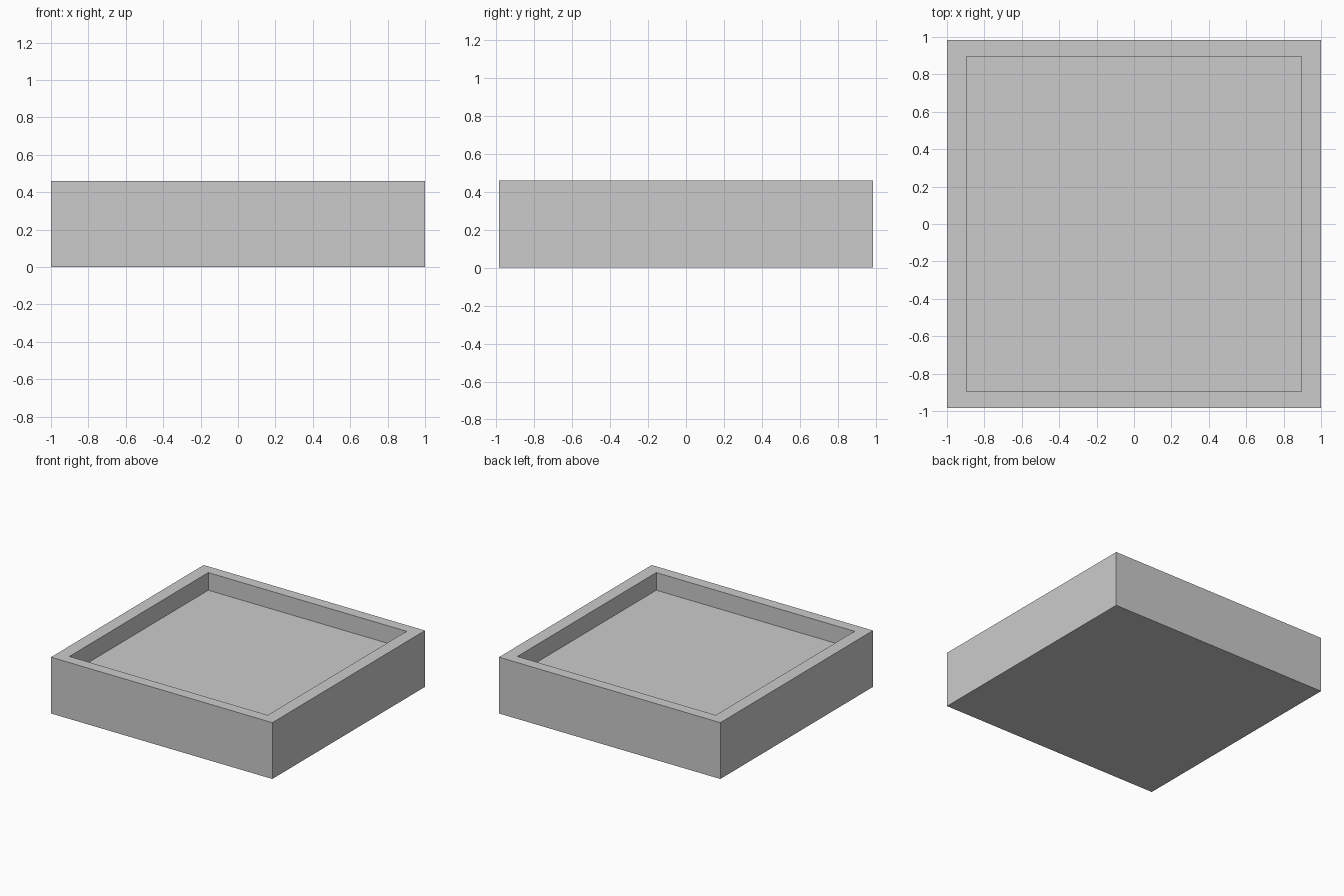
import bpy, bmesh

if "Cube" in bpy.data.objects:
    bpy.data.objects.remove(bpy.data.objects["Cube"])

HALF_X, HALF_Y, HEIGHT = 1.0, 0.985, 0.46   # outer block
INNER, FLOOR_Z = 0.896, 0.316               # square recess

bm = bmesh.new()


def ring(hx, hy, z):
    return [bm.verts.new((sx * hx, sy * hy, z))
            for sx, sy in ((-1, -1), (1, -1), (1, 1), (-1, 1))]


# Outline rings from the base, up over the rim, down to the recessed floor
rings = [ring(HALF_X, HALF_Y, 0), ring(HALF_X, HALF_Y, HEIGHT),
         ring(INNER, INNER, HEIGHT), ring(INNER, INNER, FLOOR_Z)]

# Outer walls, rim and inner walls
for a, b in zip(rings, rings[1:]):
    for i in range(4):
        j = (i + 1) % 4
        bm.faces.new((a[i], a[j], b[j], b[i]))

# Underside and recessed floor
bm.faces.new(rings[0][::-1])
bm.faces.new(rings[-1])
bmesh.ops.recalc_face_normals(bm, faces=bm.faces)

mesh = bpy.data.meshes.new("square_tray")
bm.to_mesh(mesh)
bm.free()
tray = bpy.data.objects.new("square_tray", mesh)
bpy.context.collection.objects.link(tray)
